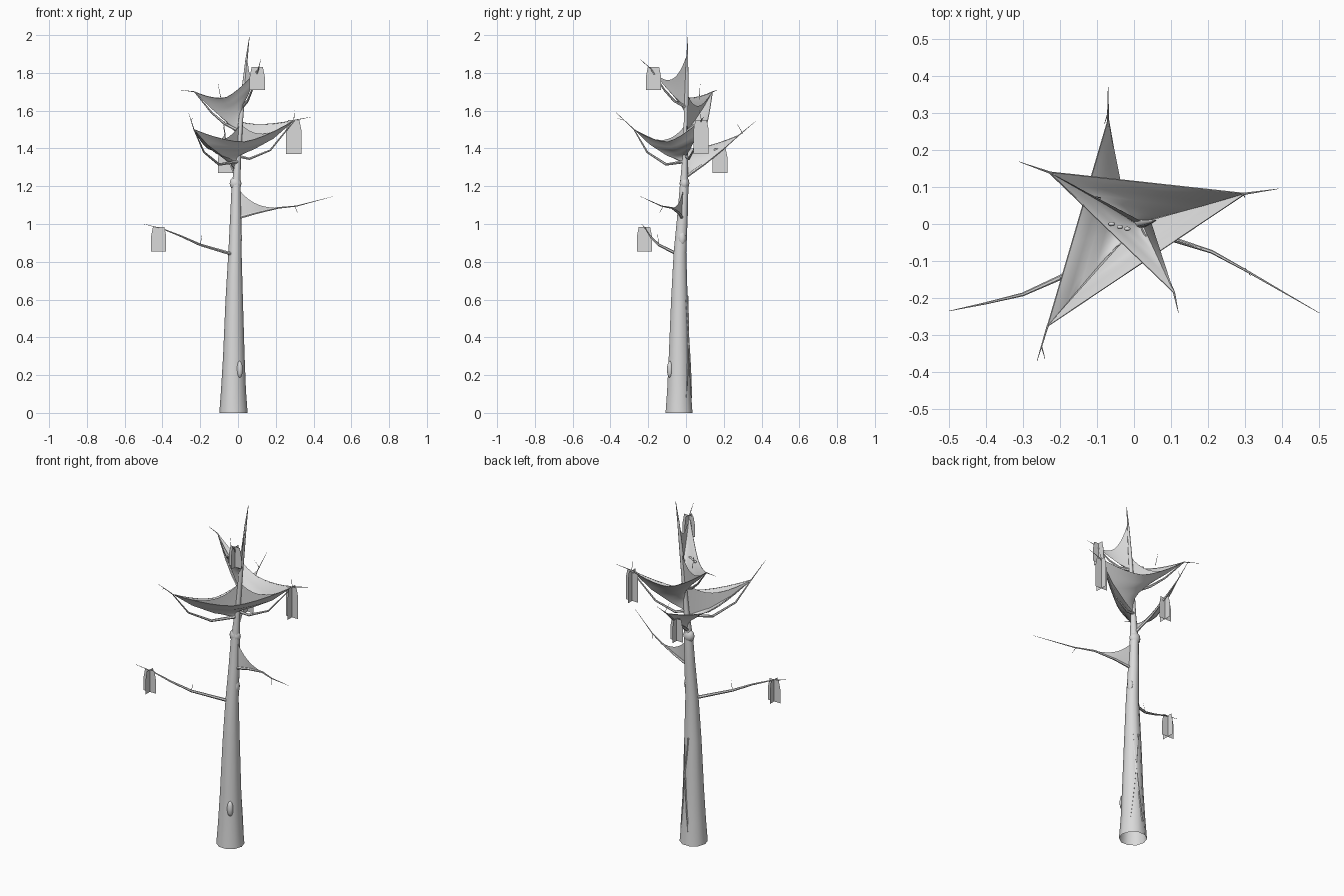
import bpy, bmesh, math
from mathutils import Vector

if "Cube" in bpy.data.objects:
    bpy.data.objects.remove(bpy.data.objects["Cube"])

mat = bpy.data.materials.new("pale_grey")
mat.diffuse_color = (0.7, 0.7, 0.7, 1)
mat.use_nodes = True
mat.node_tree.nodes["Principled BSDF"].inputs["Base Color"].default_value = mat.diffuse_color


def finish(name, bm, smooth=True):
    me = bpy.data.meshes.new(name)
    bm.to_mesh(me)
    bm.free()
    me.materials.append(mat)
    ob = bpy.data.objects.new(name, me)
    bpy.context.collection.objects.link(ob)
    if smooth:
        bpy.ops.object.select_all(action='DESELECT')
        ob.select_set(True)
        bpy.context.view_layer.objects.active = ob
        bpy.ops.object.shade_smooth_by_angle(angle=math.radians(50))
    return ob


def tube(name, pts, radii, sides=6):
    """Tapered tube along a path, open at the start."""
    pts = [Vector(p) for p in pts]
    bm = bmesh.new()
    rings = []
    for i, p in enumerate(pts):
        d = (pts[min(i + 1, len(pts) - 1)] - pts[max(i - 1, 0)]).normalized()
        ref = Vector((0, 1, 0)) if abs(d.z) > 0.8 else Vector((0, 0, 1))
        u = d.cross(ref).normalized()
        v = d.cross(u)
        rings.append([bm.verts.new(p + radii[i] * (math.cos(a) * u + math.sin(a) * v))
                      for a in (2 * math.pi * k / sides for k in range(sides))])
    for a, b in zip(rings, rings[1:]):
        for k in range(sides):
            n = (k + 1) % sides
            bm.faces.new((a[k], a[n], b[n], b[k]))
    bm.faces.new(rings[-1])
    bmesh.ops.recalc_face_normals(bm, faces=bm.faces)
    return finish(name, bm)


def along(pts, t):
    f = t * (len(pts) - 1)
    i = min(int(f), len(pts) - 2)
    return Vector(pts[i]).lerp(Vector(pts[i + 1]), f - i)


def surface(name, func, nt=12, ns=10):
    """Open membrane sampled from func(t, s)."""
    bm = bmesh.new()
    grid = [[bm.verts.new(func(i / nt, j / ns)) for j in range(ns + 1)] for i in range(nt + 1)]
    for i in range(nt):
        for j in range(ns):
            bm.faces.new((grid[i][j], grid[i][j + 1], grid[i + 1][j + 1], grid[i + 1][j]))
    bmesh.ops.remove_doubles(bm, verts=bm.verts, dist=1e-5)
    finish(name, bm)


def taut(pts, t):
    """Membrane edge: pulled tighter than the bent branch it hangs from."""
    return Vector(pts[0]).lerp(Vector(pts[3]), t).lerp(along(pts[:4], t), 0.35)


def web(name, a, b, sag):
    """Sheet stretched from branch to branch, drooping towards the middle."""
    def f(t, s):
        p = taut(a, t).lerp(taut(b, t), s)
        p.z -= sag * t * t * (1 - abs(2 * s - 1) ** 1.5)
        return p
    surface(name, f)
    rim = [f(1, j / 10) for j in range(11)]
    tube(name + "_rim_cord", rim, [0.002] * 11, 4)


def fin(name, pts, top, tight=True, dip=0.35):
    """Sheet rising from a branch to a point higher on the trunk, with a hollow upper edge."""
    base, tip, top = Vector(pts[0]), Vector(pts[-1]), Vector(top)

    def f(t, s):
        low = taut(pts, t) if tight else along(pts, t)
        high = top.lerp(tip, t)
        high.z -= dip * (top.z - base.z) * 4 * t * (1 - t) * (1.3 - 0.6 * t)
        high.z = max(high.z, low.z + 0.002 * (1 - t))
        return low.lerp(high, s)
    surface(name, f, ns=4)


def pod(name, x, y, z0, z1, w=0.04):
    """Hanging pod: two crossed thin panels with clipped shoulders."""
    bm = bmesh.new()
    prof = [(-w, z0), (w, z0), (w, z1 - 0.05), (w * 0.75, z1), (-w * 0.75, z1), (-w, z1 - 0.05)]
    bm.faces.new([bm.verts.new((x + h, y, z)) for h, z in prof])
    bm.faces.new([bm.verts.new((x, y + h, z)) for h, z in prof])
    finish(name, bm, False)


def knot(name, loc, size):
    bm = bmesh.new()
    bmesh.ops.create_uvsphere(bm, u_segments=10, v_segments=6, radius=1)
    for v in bm.verts:
        v.co = Vector((v.co.x * size[0], v.co.y * size[1], v.co.z * size[2])) + Vector(loc)
    finish(name, bm)


# Trunk: gently leaning taper up to a pointed leader
trunk = [(-0.024, -0.037, 0, 0.075), (-0.024, -0.037, 0.12, 0.066), (-0.022, -0.037, 0.3, 0.057),
         (-0.02, -0.035, 0.6, 0.046), (-0.016, -0.032, 0.85, 0.035), (-0.012, -0.018, 1.05, 0.029),
         (-0.01, -0.01, 1.2, 0.024), (0, -0.005, 1.35, 0.015), (0.015, 0, 1.55, 0.012),
         (0.03, 0.003, 1.72, 0.010), (0.045, 0.006, 1.87, 0.006), (0.06, 0.01, 1.99, 0.001)]
tube("trunk", [p[:3] for p in trunk], [p[3] for p in trunk], 10)

# Branches: four points to the membrane corner, then a fine tip
branches = {
    "low_left": [(-0.03, -0.045, 0.84), (-0.2, -0.145, 0.89), (-0.3, -0.19, 0.935), (-0.4, -0.214, 0.975), (-0.5, -0.235, 1.0)],
    "low_right": [(-0.01, -0.018, 1.03), (0.1, -0.04, 1.06), (0.21, -0.075, 1.085), (0.31, -0.13, 1.095), (0.5, -0.24, 1.145)],
    "back": [(-0.01, 0, 1.25), (-0.04, 0.1, 1.32), (-0.058, 0.2, 1.4), (-0.07, 0.28, 1.47), (-0.07, 0.37, 1.545)],
    "front_left": [(0, -0.01, 1.33), (-0.1, -0.105, 1.315), (-0.18, -0.205, 1.38), (-0.233, -0.275, 1.5), (-0.262, -0.37, 1.59)],
    "right": [(0, 0, 1.36), (0.06, 0.015, 1.345), (0.17, 0.04, 1.39), (0.3, 0.082, 1.55), (0.39, 0.095, 1.567)],
    "left_back": [(0.01, 0, 1.49), (-0.07, 0.05, 1.53), (-0.14, 0.09, 1.59), (-0.23, 0.14, 1.7), (-0.31, 0.168, 1.71)],
    "front_right": [(0.022, 0, 1.62), (0.05, -0.06, 1.65), (0.075, -0.115, 1.71), (0.108, -0.185, 1.82), (0.12, -0.24, 1.87)],
}
for n, pts in branches.items():
    tube("branch_" + n, pts, [0.009, 0.007, 0.005, 0.003, 0.0006])

# Membranes spiralling up between neighbouring branches
order = ["back", "front_left", "right", "left_back", "front_right"]
for a, b in zip(order, order[1:]):
    web("membrane_%s_to_%s" % (a, b), branches[a], branches[b], 0.09)

# Fins running from each branch up the trunk
for n, top in (("front_left", (0.013, 0, 1.53)), ("right", (0.013, 0, 1.53)),
               ("left_back", (0.028, 0.003, 1.7)), ("front_right", (0.046, 0.006, 1.9))):
    fin("fin_" + n, branches[n][:4], top)
fin("fin_low_right", branches["low_right"][:3], (-0.008, -0.01, 1.2), False, 0.22)

# Hanging pods
pod("pod_low_left", -0.42, -0.22, 0.855, 0.985)
pod("pod_back", -0.065, 0.18, 1.27, 1.4)
pod("pod_right", 0.295, 0.08, 1.37, 1.55)
pod("pod_front_right", 0.102, -0.172, 1.71, 1.83)

# Bark knots
knot("knot_base", (0.008, -0.085, 0.23), (0.018, 0.016, 0.045))
knot("knot_middle", (0.008, -0.022, 0.925), (0.014, 0.02, 0.038))
knot("knot_collar", (-0.013, -0.008, 1.215), (0.033, 0.026, 0.036))

# Small twigs
twigs = [((-0.2, -0.145, 0.89), (-0.19, -0.15, 0.945)), ((0.3, -0.12, 1.095), (0.315, -0.14, 1.06)),
         ((-0.09, 0.07, 1.66), (-0.105, 0.075, 1.74)), ((0.295, 0.082, 1.55), (0.3, 0.07, 1.6)),
         ((-0.25, -0.33, 1.55), (-0.24, -0.365, 1.56)), ((-0.07, 0.3, 1.48), (-0.08, 0.27, 1.53))]
for i, (p, q) in enumerate(twigs):
    tube("twig_%d" % i, [p, q], [0.002, 0.0006], 4)

# Little caps growing on the upper membrane
for i, (x, y) in enumerate([(-0.06, 0.0), (-0.038, -0.008), (-0.018, -0.013)]):
    knot("bracket_cap_%d" % i, (x, y, 1.665 + 0.005 * i), (0.009, 0.006, 0.007))

# Crossing vines climbing the back of the trunk
for s in (-1, 1):
    pts, n = [], 10
    for i in range(n + 1):
        t = i / n
        r = 0.066 - 0.021 * t
        a = math.radians(68 + s * 32 * (1 - 1.6 * t))
        pts.append((-0.023 + r * math.cos(a), -0.037 + r * math.sin(a), 0.08 + 0.54 * t))
    tube("vine_left" if s > 0 else "vine_right", pts, [0.004] * (n + 1), 4)
